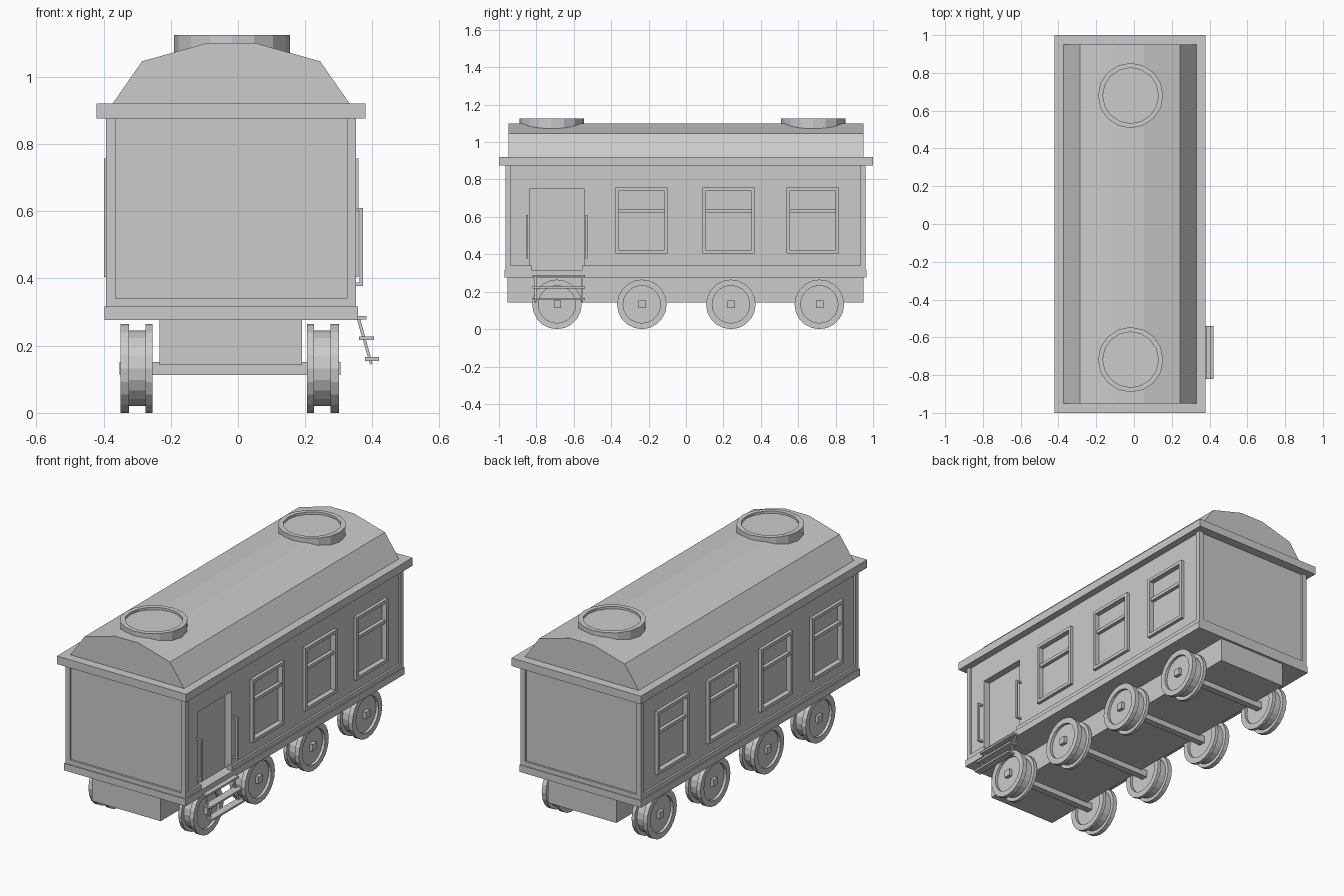
import bpy, bmesh, math
from mathutils import Vector

if "Cube" in bpy.data.objects:
    bpy.data.objects.remove(bpy.data.objects["Cube"])

CX = -0.0205          # centre line of the carriage
HX, HY = 0.3715, 0.9625
CY = -0.003


def finish(bm, name):
    bmesh.ops.recalc_face_normals(bm, faces=bm.faces)
    me = bpy.data.meshes.new(name)
    bm.to_mesh(me)
    bm.free()
    ob = bpy.data.objects.new(name, me)
    bpy.context.collection.objects.link(ob)
    return ob


def boxes(name, spans):
    """One object made of boxes given as (x0, x1, y0, y1, z0, z1)."""
    bm = bmesh.new()
    for x0, x1, y0, y1, z0, z1 in spans:
        vs = bmesh.ops.create_cube(bm, size=1)["verts"]
        for v in vs:
            v.co = Vector(((x0 + x1) / 2 + v.co.x * (x1 - x0),
                           (y0 + y1) / 2 + v.co.y * (y1 - y0),
                           (z0 + z1) / 2 + v.co.z * (z1 - z0)))
    return finish(bm, name)


def prism(name, pts, y0, y1):
    """Extrude an (x, z) outline along y."""
    bm = bmesh.new()
    f = bm.faces.new([bm.verts.new((x, y0, z)) for x, z in pts])
    ext = bmesh.ops.extrude_face_region(bm, geom=[f])["geom"]
    bmesh.ops.translate(bm, vec=(0, y1 - y0, 0),
                        verts=[g for g in ext if isinstance(g, bmesh.types.BMVert)])
    return finish(bm, name)


def lathe(name, prof, sides, origin, axis):
    """Revolve an (r, h) profile; flat discs close both ends."""
    bm = bmesh.new()
    rings = []
    for r, h in prof:
        ring = []
        for i in range(sides):
            a = 2 * math.pi * i / sides
            c, s = r * math.cos(a), r * math.sin(a)
            co = Vector((c, s, h)) if axis == 'Z' else Vector((h, c, s))
            ring.append(bm.verts.new(co + Vector(origin)))
        rings.append(ring)
    for a, b in zip(rings, rings[1:]):
        for i in range(sides):
            j = (i + 1) % sides
            bm.faces.new((a[i], a[j], b[j], b[i]))
    bm.faces.new(rings[0])
    bm.faces.new(rings[-1])
    return finish(bm, name)


# Roof and eave
boxes("eave", [(CX - 0.4, CX + 0.4, -1, 1, 0.876, 0.921)])
half = [(0.354, 0.918), (0.265, 1.046), (0.073, 1.1)]
prism("roof", [(CX + x, z) for x, z in half] + [(CX - x, z) for x, z in reversed(half)],
      -0.95, 0.95)

# Roof vents with sunken lids
for i, y in enumerate((-0.718, 0.68)):
    lathe(f"roof_vent_{i}", [(0.1725, 1.05), (0.1725, 1.125), (0.147, 1.125), (0.147, 1.112)],
          16, (-0.018, y, 0), 'Z')

# Body core, set back behind its posts and rails
D = 0.011
XR, XL = CX + HX, CX - HX
YF, YB = CY - HY, CY + HY
body = boxes("body", [(XL + D, XR - D, YF + D, YB - D, 0.3, 0.89)])
W = 0.027
boxes("corner_posts", [(x, x + W, y, y + W, 0.31, 0.88)
                       for x in (XL, XR - W) for y in (YF, YB - W)])
DOOR = (-0.837, -0.543)
boxes("bottom_rails", [
    (XL, XL + W, YF + W, YB - W, 0.31, 0.341),
    (XR - W, XR, YF + W, DOOR[0] + 0.012, 0.31, 0.341),
    (XR - W, XR, DOOR[1] - 0.012, YB - W, 0.31, 0.341),
    (XL + W, XR - W, YF, YF + W, 0.31, 0.341),
    (XL + W, XR - W, YB - W, YB, 0.31, 0.341)])
boxes("sill", [(CX - 0.377, CX + 0.377, CY - 0.968, CY + 0.967, 0.277, 0.316)])

# Windows: raised frames, sash bars and recessed panes
cuts = [(XR - 0.05, XR + 0.05, DOOR[0], DOOR[1], 0.316, 0.75)]
WZ0, WZ1, WH, B = 0.404, 0.757, 0.14, 0.018
for side, ys in ((1, (-0.238, 0.227, 0.678)), (-1, (-0.688, -0.238, 0.227, 0.678))):
    for n, y in enumerate(ys):
        x0, x1 = sorted((CX + side * 0.35, CX + side * 0.3785))
        a, b = y - WH, y + WH
        boxes(f"window_frame_{'right' if side > 0 else 'left'}_{n}", [
            (x0, x1, a, a + B, WZ0, WZ1), (x0, x1, b - B, b, WZ0, WZ1),
            (x0, x1, a + B, b - B, WZ0, WZ0 + B), (x0, x1, a + B, b - B, WZ1 - B, WZ1)])
        s0, s1 = sorted((CX + side * 0.345, CX + side * 0.37))
        boxes("sash_bar", [(s0, s1, a + B, b - B, 0.622, 0.64)])
        c0, c1 = sorted((CX + side * 0.35, CX + side * 0.42))
        cuts.append((c0, c1, a + B, b - B, WZ0 + B, WZ1 - B))

# Door and pane recesses cut into the body
cutter = boxes("recess_cutter", cuts)
cutter.hide_render = True
cutter.hide_set(True)
mod = body.modifiers.new("recesses", 'BOOLEAN')
mod.object = cutter
mod.operation = 'DIFFERENCE'
mod.solver = 'EXACT'

# Handrails beside the door
for i, y in enumerate((-0.85, -0.532)):
    a, b = y - 0.005, y + 0.005
    boxes(f"handrail_{i}", [(0.362, 0.372, a, b, 0.378, 0.61),
                            (0.335, 0.362, a, b, 0.378, 0.388),
                            (0.335, 0.362, a, b, 0.6, 0.61)])

# Boarding steps on slanted stringers
boxes("step_treads", [(x, x + w, -0.82, -0.54, z, z + 0.011)
                      for x, w, z in ((0.348, 0.035, 0.278), (0.36, 0.045, 0.217), (0.378, 0.042, 0.155))])
for i, y in enumerate((-0.81, -0.56)):
    prism(f"step_stringer_{i}", [(0.352, 0.285), (0.362, 0.285), (0.4, 0.148), (0.393, 0.143)],
          y, y + 0.01)

# Underframe, axles and wheels
boxes("underframe", [(-0.234, 0.19, -0.955, 0.95, 0.143, 0.285)])
R = 0.1325
wheel = [(0.1, 0.032), (0.1, 0.0475), (R, 0.0475), (R, 0.022), (0.112, 0.022),
         (0.112, -0.028), (R, -0.028), (R, -0.0475), (0.1, -0.0475), (0.1, -0.032)]
for n, y in enumerate((-0.69, -0.236, 0.24, 0.713)):
    boxes(f"axle_{n}", [(-0.352, 0.305, y - 0.017, y + 0.021, 0.113, 0.152)])
    for side, name in ((1, "right"), (-1, "left")):
        lathe(f"wheel_{name}_{n}", [(r, h * side) for r, h in wheel], 20,
              (-0.0245 + side * 0.278, y, R), 'X')
